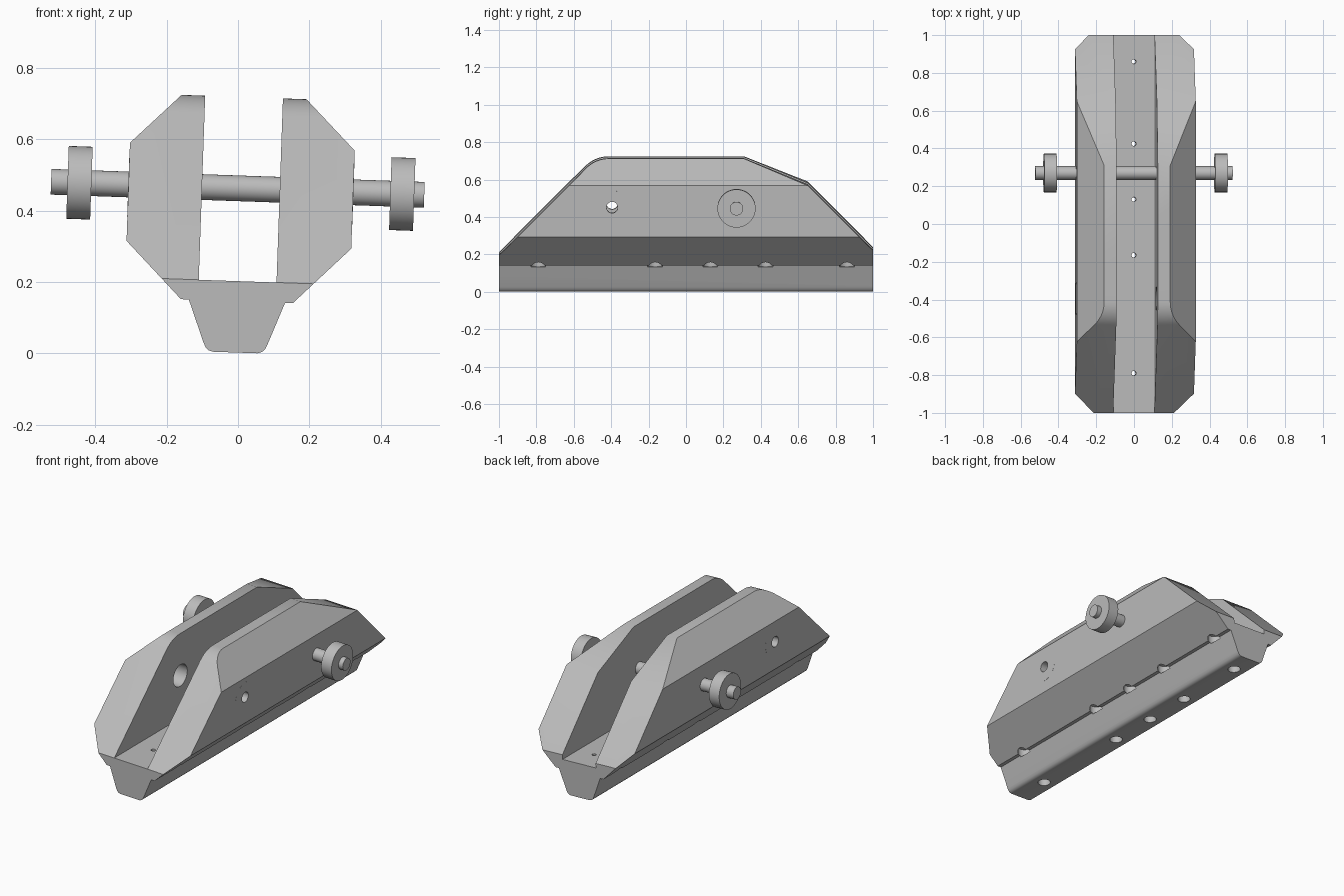
import bpy, bmesh, math
from mathutils import Matrix, Vector

cube = bpy.data.objects.get("Cube")
if cube:
    bpy.data.objects.remove(cube)

grey = bpy.data.materials.new("light grey")
grey.use_nodes = True
COLOUR = (0.5, 0.5, 0.5, 1)
grey.diffuse_color = COLOUR
grey.node_tree.nodes["Principled BSDF"].inputs["Base Color"].default_value = COLOUR

# The whole assembly leans slightly to one side
LEAN = Matrix.Translation((-0.008, 0, 0.0025)) @ Matrix.Rotation(math.radians(2), 4, 'Y')
ALONG_X = Matrix.Rotation(math.pi / 2, 4, 'Y')


def finish(name, bm):
    bmesh.ops.recalc_face_normals(bm, faces=bm.faces)
    mesh = bpy.data.meshes.new(name)
    bm.to_mesh(mesh)
    bm.free()
    mesh.materials.append(grey)
    ob = bpy.data.objects.new(name, mesh)
    bpy.context.collection.objects.link(ob)
    return ob


def prism(name, points, step):
    """Extrude a closed outline of 3D points along a vector."""
    bm = bmesh.new()
    face = bm.faces.new([bm.verts.new(p) for p in points])
    new = bmesh.ops.extrude_face_region(bm, geom=[face])["geom"]
    bmesh.ops.translate(bm, vec=step, verts=[v for v in new if isinstance(v, bmesh.types.BMVert)])
    return finish(name, bm)


def lathe(name, profile, place, ring=False, sides=48):
    """Turn (radius, height) pairs about z; a ring closes on itself."""
    bm = bmesh.new()
    loops = [[bm.verts.new((r * math.cos(t), r * math.sin(t), h))
              for t in (math.tau * i / sides for i in range(sides))] for r, h in profile]
    pairs = list(zip(loops, loops[1:]))
    if ring:
        pairs.append((loops[-1], loops[0]))
    else:
        bm.faces.new(loops[0])
        bm.faces.new(loops[-1])
    for a, b in pairs:
        for i in range(sides):
            j = (i + 1) % sides
            bm.faces.new((a[i], a[j], b[j], b[i]))
    bm.transform(place)
    return finish(name, bm)


def select(ob):
    bpy.ops.object.select_all(action='DESELECT')
    ob.select_set(True)
    bpy.context.view_layer.objects.active = ob


def boolean(ob, other, operation='DIFFERENCE'):
    select(ob)
    mod = ob.modifiers.new("cut", 'BOOLEAN')
    mod.operation, mod.solver, mod.object = operation, 'EXACT', other
    bpy.ops.object.modifier_apply(modifier=mod.name)
    bpy.data.objects.remove(other)


# Body: channel section with a rounded keel, trimmed to the side outline
FLOOR, TOP = 0.2, 0.716
half = [(0.109, FLOOR), (0.109, TOP), (0.175, TOP), (0.315, 0.577), (0.315, 0.302),
        (0.157, 0.144), (0.135, 0.144), (0.09, 0.026), (0.084, 0.013),
        (0.075, 0.004), (0.063, 0)]
section = half + [(-x, z) for x, z in reversed(half)]
body = prism("body", [(x, -1, z) for x, z in section], (0, 2, 0))

centre, radius = Vector((-0.414, TOP - 0.17)), 0.17
nose = [(centre.x - radius * math.sin(math.radians(a)),
         centre.y + radius * math.cos(math.radians(a))) for a in range(45, -1, -5)]
outline = [(-1.0, -0.1), (-1.0, FLOOR)] + nose + [
    (0.31, TOP), (0.65, 0.577), (1.0, 0.227), (1.0, -0.1)]
trim = prism("trim", [(-0.5, y, z) for y, z in outline], (1, 0, 0))
boolean(body, trim, 'INTERSECT')

# Screw holes in the floor, counterbored below, and pockets under the ledges
for y in (-0.79, -0.165, 0.13, 0.425, 0.86):
    boolean(body, lathe("hole", [(0.035, -0.05), (0.035, 0.1), (0.012, 0.1), (0.012, 0.3)],
                        Matrix.Translation((0, y, 0)), sides=24))
    for s in (-1, 1):
        boolean(body, lathe("pocket", [(0.04, 0.136), (0.04, 0.185)],
                            Matrix.Translation((s * 0.135, y, 0)), sides=24))

# Cross holes in both walls, wider on the inside
HOLE_Y, AXLE_Y, AXLE_Z = -0.395, 0.27, 0.46
hole_place = Matrix.Translation((0, HOLE_Y, AXLE_Z)) @ ALONG_X
boolean(body, lathe("cross_hole", [(0.03, -0.4), (0.03, -0.25), (0.065, -0.25),
                                   (0.065, 0.25), (0.03, 0.25), (0.03, 0.4)], hole_place))
parts = [body]

# Thin washers set in the outer wall faces
for side, s in (("left", 1), ("right", -1)):
    parts.append(lathe(side + "_washer", [(0.03, s * 0.31), (0.09, s * 0.31),
                                          (0.09, s * 0.3155), (0.03, s * 0.3155)],
                       hole_place, ring=True))

# Axle through both walls with a round knob near each end
axle_place = Matrix.Translation((0, AXLE_Y, AXLE_Z)) @ ALONG_X
parts.append(lathe("axle", [(0.036, -0.532), (0.036, 0.514)], axle_place))
for side, s in (("left", 1), ("right", -1)):
    parts.append(lathe(side + "_knob", [(0.102, s * 0.419), (0.102, s * 0.486)], axle_place))

for ob in parts:
    ob.data.transform(LEAN)
    select(ob)
    bpy.ops.object.shade_smooth_by_angle(angle=math.radians(30))
